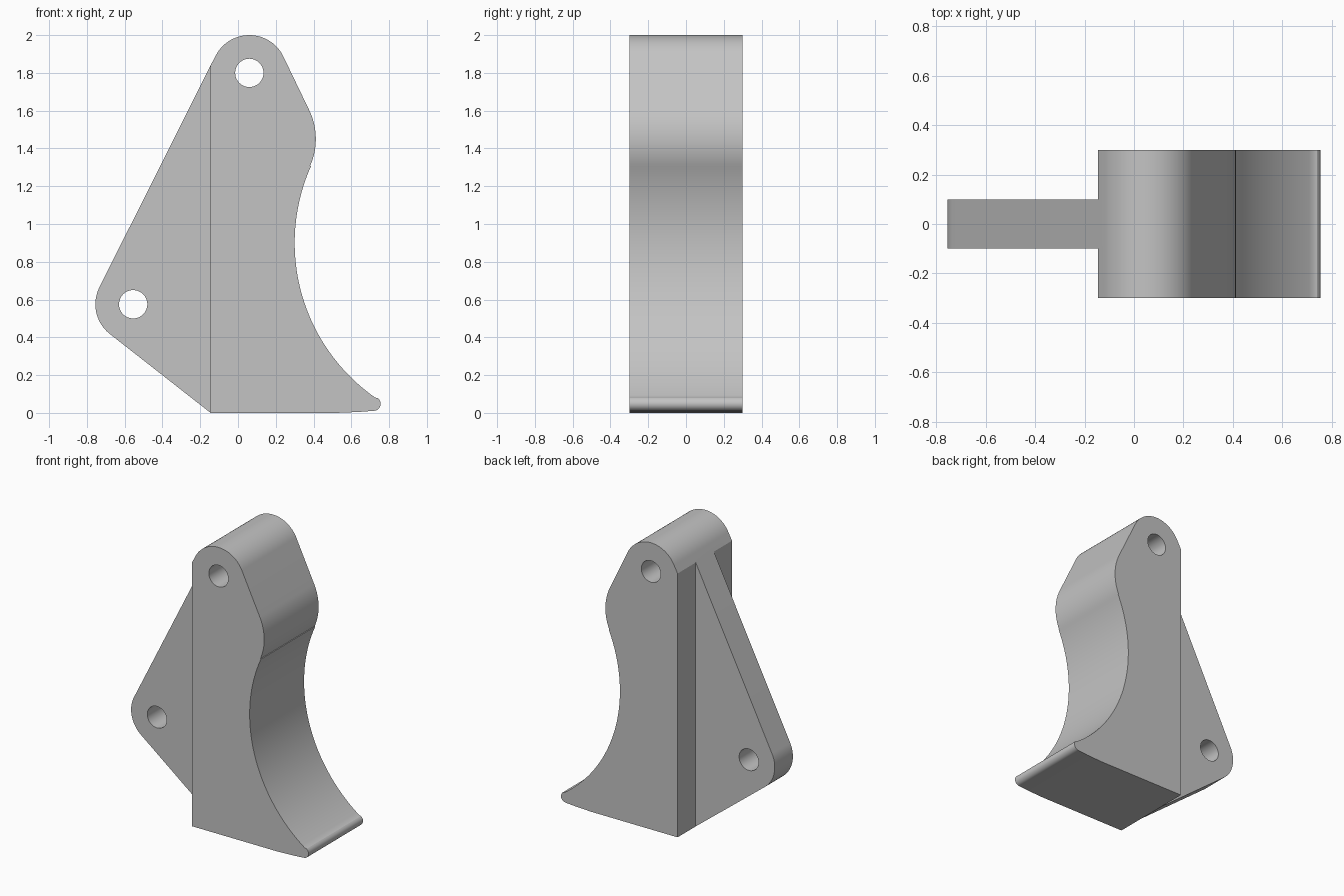
import bpy, bmesh
from math import cos, sin, radians, pi

cube = bpy.data.objects.get("Cube")
if cube:
    bpy.data.objects.remove(cube, do_unlink=True)

grey = bpy.data.materials.new("plain grey")
grey.use_nodes = True
colour = (0.55, 0.55, 0.55, 1)
grey.diffuse_color = colour
grey.node_tree.nodes["Principled BSDF"].inputs["Base Color"].default_value = colour


def arc(cx, cz, r, start, end, n):
    """Points along an arc in the xz plane, angles in degrees."""
    angles = [radians(start + (end - start) * i / n) for i in range(n + 1)]
    return [(cx + r * cos(a), cz + r * sin(a)) for a in angles]


def prism(name, outline, half_depth):
    """Extrude an xz outline symmetrically along y."""
    bm = bmesh.new()
    face = bm.faces.new([bm.verts.new((x, -half_depth, z)) for x, z in outline])
    moved = bmesh.ops.extrude_face_region(bm, geom=[face])["geom"]
    verts = [v for v in moved if isinstance(v, bmesh.types.BMVert)]
    bmesh.ops.translate(bm, verts=verts, vec=(0, 2 * half_depth, 0))
    bmesh.ops.recalc_face_normals(bm, faces=bm.faces)
    mesh = bpy.data.meshes.new(name)
    bm.to_mesh(mesh)
    bm.free()
    mesh.materials.append(grey)
    obj = bpy.data.objects.new(name, mesh)
    bpy.context.collection.objects.link(obj)
    return obj


def combine(target, tool, operation):
    """Apply a boolean and discard the tool object."""
    mod = target.modifiers.new("combine", "BOOLEAN")
    mod.operation = operation
    mod.solver = "EXACT"
    mod.object = tool
    bpy.context.view_layer.objects.active = target
    bpy.ops.object.modifier_apply(modifier=mod.name)
    bpy.data.objects.remove(tool, do_unlink=True)


BACK = -0.145            # flat rear edge of the thick body
PIVOT = (0.06, 1.8)      # upper hole
EAR = (-0.555, 0.575)    # lower hole
SLOPE = 153.3            # direction square to the long sloping edge

# Thick body: rounded top, bulge, concave sweep, rounded toe, flat base
body_outline = (
    [(BACK, 0), (BACK, 1.84)]
    + arc(*PIVOT, 0.2, SLOPE, 26.5, 40)
    + arc(0.062, 1.45, 0.35, 26.5, -24, 20)
    + arc(1.3, 0.9, 1.0, 156, 235, 60)
    + arc(0.718, 0.048, 0.037, 55, -85, 14)
    + [(0.64, 0.005), (0.52, 0)]
)
bracket = prism("bracket", body_outline, 0.3)

# Thin fin with a rounded ear, rooted inside the body
fin_outline = (
    [(0, 0.1), (0, 1.8), (BACK, 1.84)]
    + arc(*EAR, 0.2, SLOPE, 231.9, 24)
    + [(BACK, 0)]
)
combine(bracket, prism("fin", fin_outline, 0.1), "UNION")

# Through holes
for centre in (PIVOT, EAR):
    outline = arc(*centre, 0.075, 0, 360, 48)[:-1]
    combine(bracket, prism("hole_cutter", outline, 0.5), "DIFFERENCE")

# Smooth curves with crisp edges
bpy.ops.object.select_all(action="DESELECT")
bracket.select_set(True)
bpy.context.view_layer.objects.active = bracket
bpy.ops.object.shade_smooth_by_angle(angle=pi / 7)
